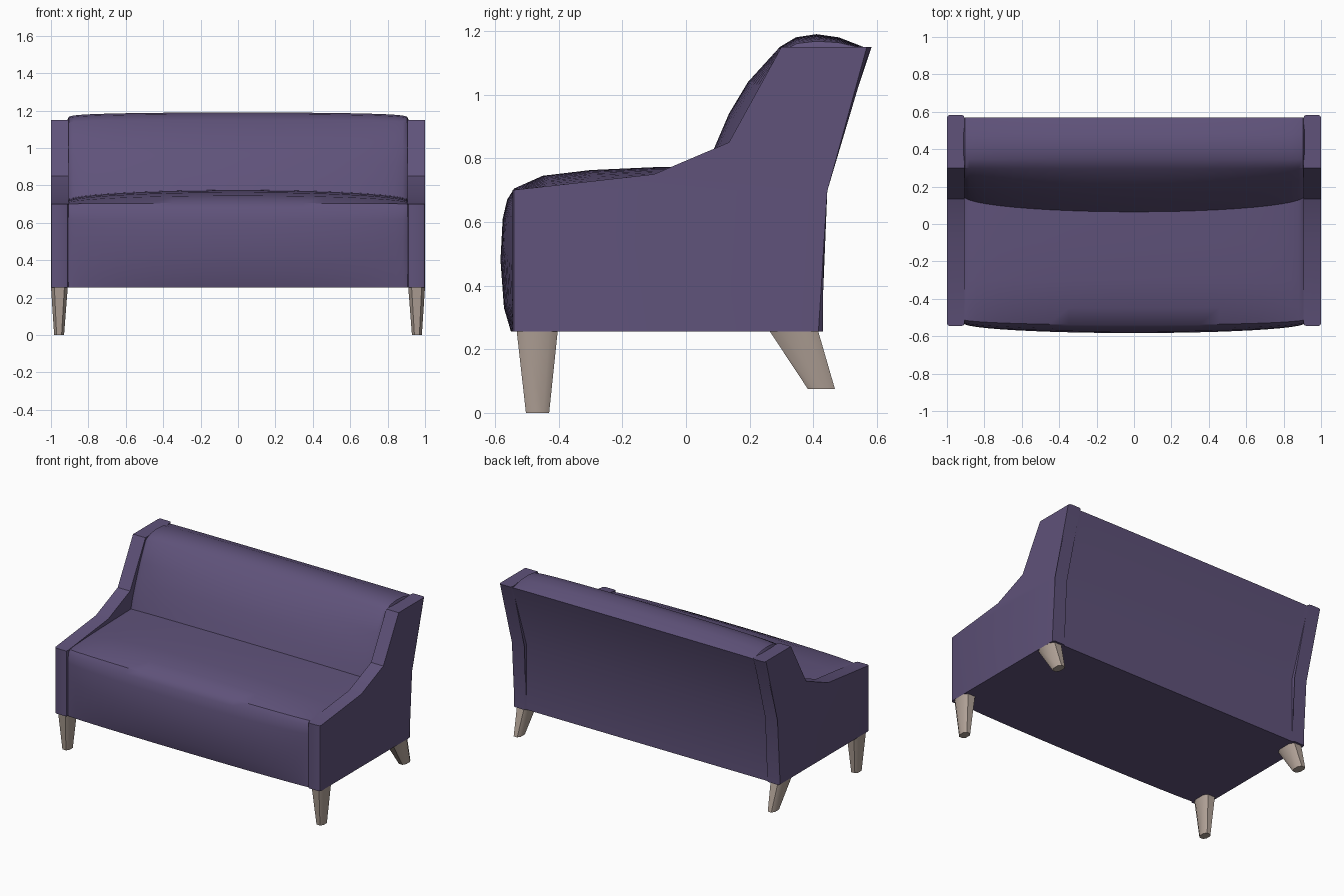
import bpy, bmesh, math

if "Cube" in bpy.data.objects:
    bpy.data.objects.remove(bpy.data.objects["Cube"])


def material(name, rgb):
    m = bpy.data.materials.new(name)
    m.diffuse_color = (*rgb, 1)
    m.use_nodes = True
    m.node_tree.nodes["Principled BSDF"].inputs["Base Color"].default_value = m.diffuse_color
    return m


PURPLE = material("purple fabric", (0.115, 0.085, 0.195))
WOOD = material("pale wood", (0.44, 0.36, 0.31))


def finish(bm, name, mat, angle=35):
    bmesh.ops.recalc_face_normals(bm, faces=bm.faces[:])
    me = bpy.data.meshes.new(name)
    bm.to_mesh(me)
    bm.free()
    me.materials.append(mat)
    ob = bpy.data.objects.new(name, me)
    bpy.context.collection.objects.link(ob)
    bpy.ops.object.select_all(action='DESELECT')
    ob.select_set(True)
    bpy.context.view_layer.objects.active = ob
    bpy.ops.object.shade_smooth_by_angle(angle=math.radians(angle))
    return ob


def loft(rings):
    """Skin closed rings of equal length and cap both ends."""
    bm = bmesh.new()
    vs = [[bm.verts.new(p) for p in r] for r in rings]
    n = len(vs[0])
    for a, b in zip(vs, vs[1:]):
        for i in range(n):
            j = (i + 1) % n
            bm.faces.new((a[i], a[j], b[j], b[i]))
    bm.faces.new(vs[0])
    bm.faces.new(vs[-1])
    return bm


# Upholstered seat and back: (y, z) at the ends and at the middle, paired
END = [(-.53, .255), (-.53, .35), (-.53, .5), (-.53, .62), (-.525, .68), (-.51, .70),
       (-.43, .705), (-.3, .71), (-.1, .715), (.15, .72),
       (.168, .79), (.20, .88), (.245, 1.0), (.305, 1.125), (.35, 1.145),
       (.41, 1.15), (.48, 1.15), (.57, 1.14), (.42, .70), (.42, .255)]
MID = [(-.55, .255), (-.572, .33), (-.583, .48), (-.576, .61), (-.562, .67), (-.54, .705),
       (-.45, .745), (-.3, .763), (-.1, .772), (.065, .775),
       (.09, .835), (.135, .94), (.195, 1.04), (.295, 1.15), (.345, 1.18),
       (.41, 1.19), (.48, 1.18), (.57, 1.145), (.42, .70), (.42, .255)]
rings = []
STEPS = 24
for k in range(STEPS + 1):
    a = math.pi * (k / STEPS - .5)
    ring = []
    for (ye, ze), (ym, zm) in zip(END, MID):
        t = max(math.cos(a), 0) ** (0.4 if zm > 1.14 else 1)
        ring.append((.912 * math.sin(a), ye + (ym - ye) * t, ze + (zm - ze) * t))
    rings.append(ring)
finish(loft(rings), "seat_and_back", PURPLE)

# Side panels that follow the arm outline
ARM = [(-.545, .255), (.43, .255), (.43, .70), (.583, 1.15),
       (.30, 1.15), (.135, .85), (-.10, .75), (-.545, .70)]
for side, label in ((-1, "left"), (1, "right")):
    bm = loft([[(side * x, y, z) for y, z in ARM] for x in (.907, 1.0)])
    # soften the upright front and back edges
    edges = []
    for e in bm.edges:
        p, q = (v.co for v in e.verts)
        if abs(p.x - q.x) < 1e-4 and abs(p.z - q.z) > .1:
            if min(p.y, q.y) > .4 or max(p.y, q.y) < -.5:
                edges.append(e)
    bmesh.ops.bevel(bm, geom=edges, offset=.014, segments=2, profile=.5, affect='EDGES')
    finish(bm, label + "_side_panel", PURPLE)


# Tapered legs with cut corners
def section(x0, x1, y0, y1, z, cut):
    cx, cy = cut * (x1 - x0), cut * (y1 - y0)
    return [(x0 + cx, y0, z), (x1 - cx, y0, z), (x1, y0 + cy, z), (x1, y1 - cy, z),
            (x1 - cx, y1, z), (x0 + cx, y1, z), (x0, y1 - cy, z), (x0, y0 + cy, z)]


for side, label in ((-1, "left"), (1, "right")):
    for name, top, foot, z in (("front", (-.532, -.403), (-.503, -.43), 0),
                               ("rear", (.262, .415), (.383, .468), .075)):
        rs = [section(.91, 1.0, *top, .258, .2), section(.93, .983, *foot, z, .25)]
        rs = [[(side * x, y, zz) for x, y, zz in r] for r in rs]
        finish(loft(rs), f"{name}_leg_{label}", WOOD, 50)
